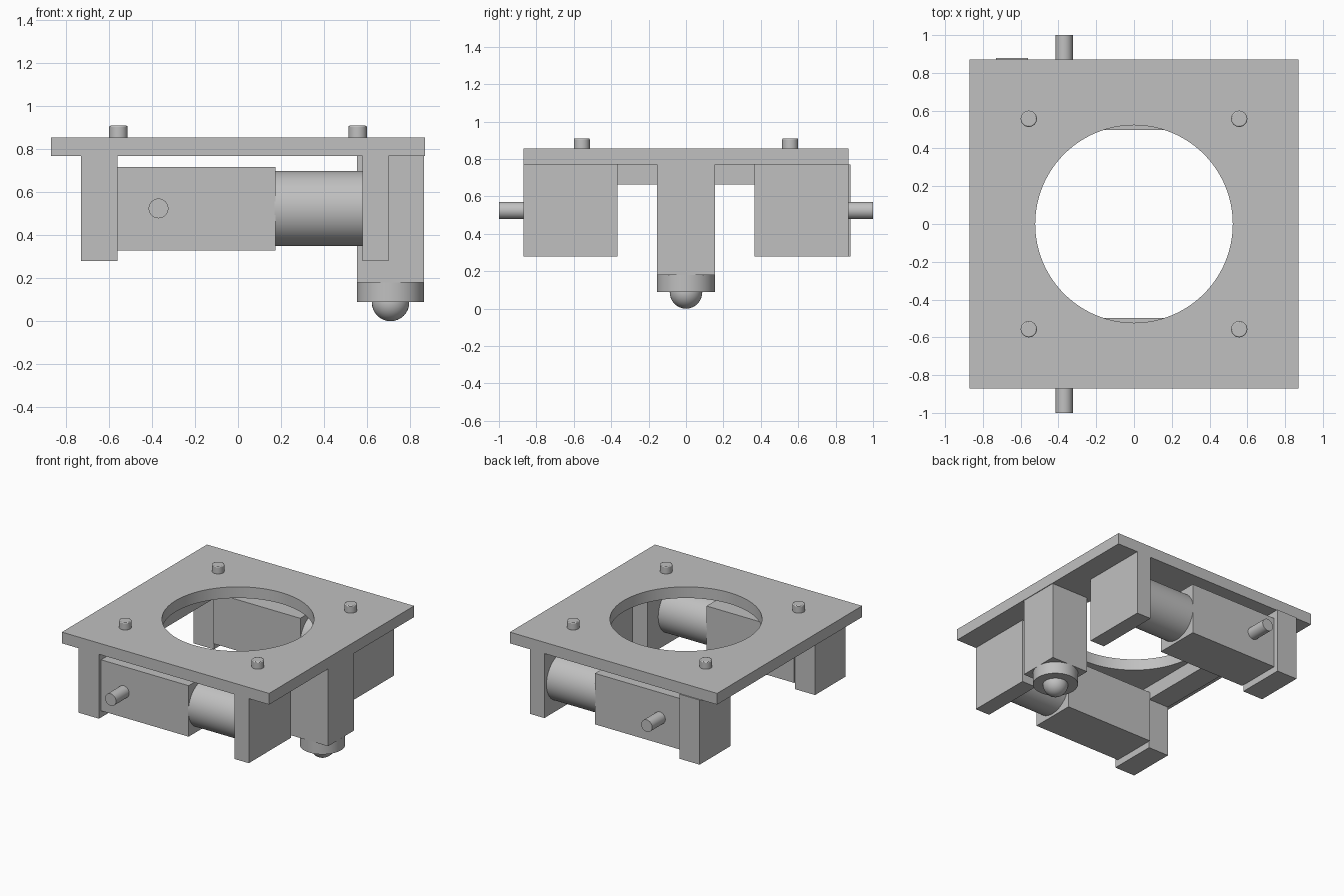
import bpy
import math

cube = bpy.data.objects.get("Cube")
if cube:
    bpy.data.objects.remove(cube, do_unlink=True)

grey = bpy.data.materials.new("light_grey")
grey.use_nodes = True
grey.diffuse_color = (0.53, 0.53, 0.53, 1)
bsdf = next(n for n in grey.node_tree.nodes if n.type == 'BSDF_PRINCIPLED')
bsdf.inputs["Base Color"].default_value = grey.diffuse_color


def finish(name, smooth=False):
    ob = bpy.context.object
    ob.name = name
    ob.data.materials.append(grey)
    if smooth:
        bpy.ops.object.shade_smooth_by_angle(angle=math.radians(35))
    return ob


def box(name, x, y, z):
    """Box from (min, max) ranges on each axis."""
    bpy.ops.mesh.primitive_cube_add(size=1, location=[sum(r) / 2 for r in (x, y, z)])
    bpy.context.object.scale = [r[1] - r[0] for r in (x, y, z)]
    bpy.ops.object.transform_apply(location=False, rotation=False, scale=True)
    return finish(name)


def cylinder(name, start, end, radius, axis, at, sides=48):
    """Cylinder from start to end along an axis; at gives its other coordinates."""
    loc = list(at)
    loc.insert("XYZ".index(axis), (start + end) / 2)
    rot = {"X": (0, math.pi / 2, 0), "Y": (math.pi / 2, 0, 0), "Z": (0, 0, 0)}[axis]
    bpy.ops.mesh.primitive_cylinder_add(vertices=sides, radius=radius,
                                        depth=abs(end - start), location=loc, rotation=rot)
    return finish(name, True)


def cut(target, cutter):
    mod = target.modifiers.new("cut", 'BOOLEAN')
    mod.operation = 'DIFFERENCE'
    mod.solver = 'EXACT'
    mod.object = cutter
    bpy.context.view_layer.objects.active = target
    bpy.ops.object.modifier_apply(modifier=mod.name)
    bpy.data.objects.remove(cutter, do_unlink=True)


# Top plate with a round opening
plate = box("top_plate", (-0.87, 0.87), (-0.87, 0.87), (0.77, 0.855))
cut(plate, cylinder("opening_cutter", 0.7, 0.95, 0.523, "Z", (0, 0), 96))
bpy.ops.object.select_all(action='DESELECT')
plate.select_set(True)
bpy.ops.object.shade_smooth_by_angle(angle=math.radians(35))

# Pegs on the plate
for sx in (-1, 1):
    for sy in (-1, 1):
        peg = cylinder("peg", 0.85, 0.91, 0.043, "Z", (sx * 0.557, sy * 0.557), 32)
        bevel = peg.modifiers.new("rim", 'BEVEL')
        bevel.width = 0.006
        bevel.segments = 2

# Arched bracket carrying both motors
bracket = box("arched_bracket", (-0.73, -0.56), (-0.868, 0.879), (0.28, 0.77))
cut(bracket, box("arch_cutter", (-0.8, -0.5), (-0.505, 0.51), (0.2, 0.665)))

# Motors with gearbox, shaft and end support
for side, s in (("front", -1), ("back", 1)):
    def span(a, b):
        return tuple(sorted((s * a, s * b)))
    box(side + "_gearbox", (-0.56, 0.175), span(0.497, 0.842), (0.33, 0.717))
    cylinder(side + "_motor_body", 0.17, 0.585, 0.175, "X", (s * 0.67, 0.525), 64)
    cylinder(side + "_shaft", s * 0.80, s, 0.046, "Y", (-0.37, 0.525), 32)
    box(side + "_motor_support", (0.58, 0.70), span(0.367, 0.87), (0.28, 0.77))

# Ball caster on its post
box("caster_post", (0.555, 0.865), (-0.156, 0.156), (0.18, 0.77))
cylinder("caster_collar", 0.09, 0.18, 0.156, "Z", (0.71, 0), 64)
bpy.ops.mesh.primitive_uv_sphere_add(segments=32, ring_count=16, radius=0.087,
                                     location=(0.71, 0, 0.087))
finish("caster_ball", True)
